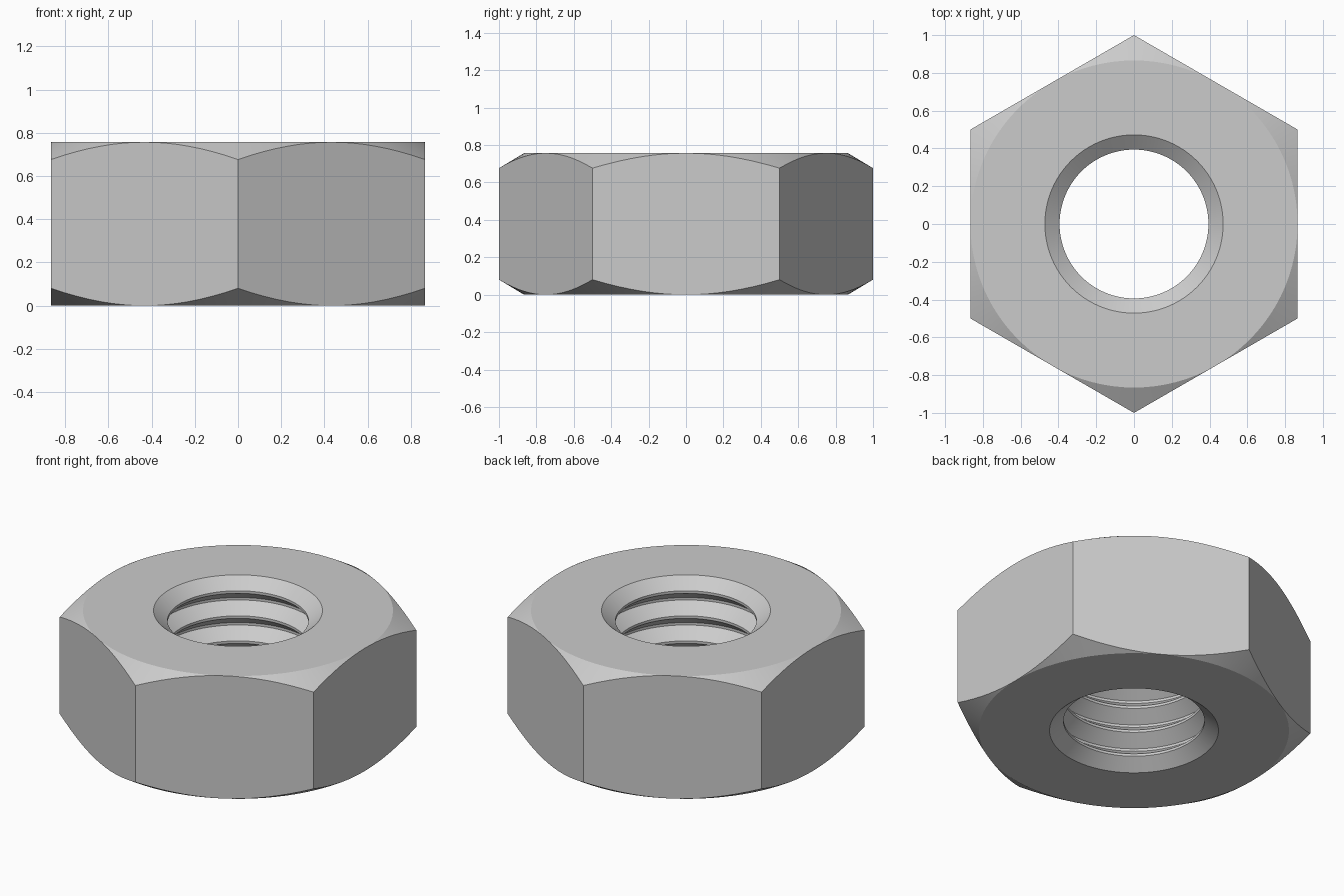
import bpy, bmesh, math

if "Cube" in bpy.data.objects:
    bpy.data.objects.remove(bpy.data.objects["Cube"])

N = 96                      # columns around the axis (multiple of 12)
H = 0.757                   # nut height
FLAT = math.sqrt(3) / 2     # centre to flat
R_ROOT, R_CREST = 0.472, 0.394
LEAD = 0.062                # depth of the lead-in cones
GROOVES, LAND = 4, 0.0157   # thread grooves and width of the thread flats

# Bore profile from the top rim down to the bottom rim
pitch = (H - 2 * LEAD - LAND) / GROOVES
slope = (pitch - 2 * LAND) / 2
bore = [(R_ROOT, H)]
z = H - LEAD
for i in range(GROOVES):
    bore += [(R_CREST, z), (R_CREST, z - LAND),
             (R_ROOT, z - LAND - slope), (R_ROOT, z - 2 * LAND - slope)]
    z -= pitch
bore += [(R_CREST, z), (R_CREST, z - LAND), (R_ROOT, 0)]


def section(angle):
    """Closed cross-section of the nut at one angle: hex side, chamfers, bore."""
    off = (angle + math.pi / 6) % (math.pi / 3) - math.pi / 6
    r = FLAT / math.cos(off)
    drop = (r - FLAT) * 0.6
    return [(FLAT, 0), (r, drop), (r, H - drop), (FLAT, H)] + bore


# Sweep the section around the axis
bm = bmesh.new()
rings = []
for k in range(N):
    a = 2 * math.pi * k / N
    rings.append([bm.verts.new((r * math.cos(a), r * math.sin(a), h))
                  for r, h in section(a)])
for k in range(N):
    p, q = rings[k], rings[(k + 1) % N]
    for j in range(len(p)):
        n = (j + 1) % len(p)
        bm.faces.new((p[j], q[j], q[n], p[n]))
bmesh.ops.remove_doubles(bm, verts=bm.verts, dist=1e-5)
bmesh.ops.recalc_face_normals(bm, faces=bm.faces)

mesh = bpy.data.meshes.new("hex_nut")
bm.to_mesh(mesh)
bm.free()
nut = bpy.data.objects.new("hex_nut", mesh)
bpy.context.collection.objects.link(nut)

# Plain grey steel
steel = bpy.data.materials.new("grey steel")
steel.diffuse_color = (0.6, 0.6, 0.6, 1)
steel.use_nodes = True
steel.node_tree.nodes["Principled BSDF"].inputs["Base Color"].default_value = steel.diffuse_color
mesh.materials.append(steel)

bpy.context.view_layer.objects.active = nut
nut.select_set(True)
bpy.ops.object.shade_smooth_by_angle(angle=math.radians(20))
